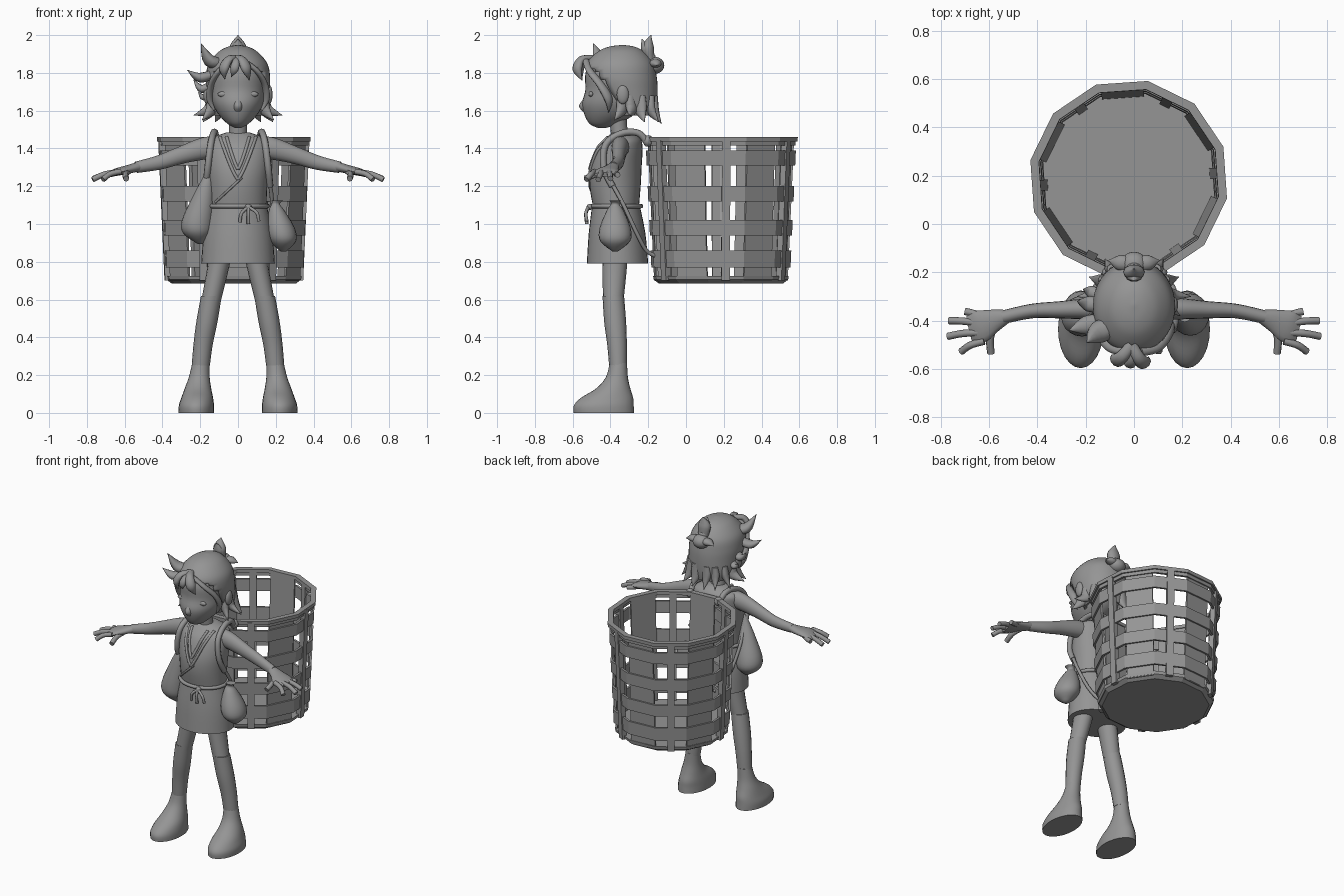
import bpy, bmesh, math
from mathutils import Vector

cube = bpy.data.objects.get("Cube")
if cube:
    bpy.data.objects.remove(cube)

grey = bpy.data.materials.new("plain grey")
grey.use_nodes = True
grey.diffuse_color = (0.3, 0.3, 0.3, 1)
grey.node_tree.nodes["Principled BSDF"].inputs["Base Color"].default_value = (0.3, 0.3, 0.3, 1)


def finish(name, bm, smooth=True):
    bmesh.ops.recalc_face_normals(bm, faces=bm.faces)
    me = bpy.data.meshes.new(name)
    bm.to_mesh(me)
    bm.free()
    me.materials.append(grey)
    for p in me.polygons:
        p.use_smooth = smooth
    if smooth:
        me.set_sharp_from_angle(angle=math.radians(50))
    ob = bpy.data.objects.new(name, me)
    bpy.context.scene.collection.objects.link(ob)
    return ob


def spline(pts, steps):
    """Catmull-Rom through tuples of any size."""
    out = []
    for i in range(len(pts) - 1):
        a, b, c, d = (pts[max(i - 1, 0)], pts[i], pts[i + 1], pts[min(i + 2, len(pts) - 1)])
        for k in range(steps):
            t = k / steps
            out.append([q + .5 * t * (r - p + t * (2 * p - 5 * q + 4 * r - s + t * (3 * q - p - 3 * r + s)))
                        for p, q, r, s in zip(a, b, c, d)])
    return out + [list(pts[-1])]


def sweep(name, pts, sides=16, steps=4, level=False, side=1):
    """Skin rings of (x, y, z, rx, ry); level keeps every ring horizontal."""
    rows = spline([(p[0] * side, *p[1:]) for p in pts], steps)
    bm = bmesh.new()
    rings, q, last = [], None, None
    for i, (x, y, z, rx, ry) in enumerate(rows):
        c = Vector((x, y, z))
        if not level:
            t = (Vector(rows[min(i + 1, len(rows) - 1)][:3]) - Vector(rows[max(i - 1, 0)][:3])).normalized()
            q = last.rotation_difference(t) @ q if q else t.to_track_quat('Z', 'Y')
            last = t
        ring = []
        for k in range(sides):
            a = math.tau * k / sides
            v = Vector((max(rx, .002) * math.cos(a), max(ry, .002) * math.sin(a), 0))
            ring.append(bm.verts.new(c + (v if level else q @ v)))
        rings.append(ring)
    for a, b in zip(rings, rings[1:]):
        for k in range(sides):
            j = (k + 1) % sides
            bm.faces.new((a[k], a[j], b[j], b[k]))
    bm.faces.new(rings[0])
    bm.faces.new(rings[-1])
    return finish(name, bm)


def rope(name, pts, r, side=1):
    return sweep(name, [(*p, r, r) for p in pts], 8, 5, side=side)


def lock(name, pts, r, side=1):
    """Tapered hair lock: fat in the middle, pointed at the end."""
    n = len(pts) - 1
    return sweep(name, [(*p, r * f, r * f * .7) for p, f in
                        zip(pts, [.8 + .4 * i / n if i < n else .03 for i in range(n + 1)])], 10, 5, side=side)


def ball(name, loc, size):
    bm = bmesh.new()
    bmesh.ops.create_uvsphere(bm, u_segments=20, v_segments=12, radius=1)
    for v in bm.verts:
        v.co = Vector(loc) + Vector([a * b for a, b in zip(v.co, size)])
    return finish(name, bm)


def body_rings(rows):
    """Rows of height, half width, front and back depth."""
    return [(0, (f + b) / 2, z, w, (b - f) / 2) for z, w, f, b in rows]


# Torso, neck and skirt
torso = body_rings([(1.08, .15, -.49, -.25), (1.2, .155, -.51, -.24), (1.3, .165, -.505, -.235),
                    (1.4, .17, -.47, -.23), (1.45, .15, -.43, -.24), (1.485, .06, -.39, -.28)])
sweep("tunic", torso, 32, level=True)
sweep("skirt", body_rings([(.79, .195, -.525, -.2), (.95, .182, -.515, -.215), (1.1, .152, -.497, -.245)]), 32, level=True)
sweep("neck", [(0, -.34, 1.42, .055, .05), (0, -.355, 1.5, .048, .045), (0, -.36, 1.6, .05, .048)], level=True)


def chest(x, z, lift=.004):
    for a, b in zip(torso, torso[1:]):
        if a[2] <= z <= b[2]:
            t = (z - a[2]) / (b[2] - a[2])
            cy, w, d = [a[i] + t * (b[i] - a[i]) for i in (1, 3, 4)]
            return (x, cy - d * math.sqrt(max(0, 1 - (x / w) ** 2)) - lift, z)


# Crossed collar
for side, label in ((1, "left"), (-1, "right")):
    for k, (w, low) in enumerate(((.06, 1.29), (.095, 1.235))):
        rope(f"{label}_collar_{k}", [chest(w * (1 - t) ** .8, 1.46 - (1.46 - low) * t) for t in (0, .3, .6, .85, 1)], .009, side)
rope("wrap_edge", [chest(.02 - .14 * t, 1.245 - .13 * t) for t in (0, .5, 1)], .007)

# Belt with bow
loop = [(.157 * math.cos(a), -.37 + .132 * math.sin(a), 1.095) for a in [math.tau * k / 16 for k in range(17)]]
rope("belt", loop, .012)
ball("belt_knot", (.055, -.51, 1.09), (.018, .016, .016))
for k, (dx, dz) in enumerate(((-.045, -.08), (0, -.09), (.055, -.075))):
    rope(f"bow_tail_{k}", [(.055, -.515, 1.09), (.055 + dx * .8, -.53, 1.09 + dz * .4),
                           (.055 + dx, -.525, 1.09 + dz)], .009)

# Pouches on the belt
sweep("round_pouch", [(.21, -.375, 1.125, .03, .03), (.2, -.375, 1.105, .022, .022), (.205, -.375, 1.07, .042, .045),
                      (.225, -.375, .98, .075, .082), (.238, -.375, .91, .07, .08), (.24, -.375, .855, .015, .015)],
      20, level=True)
sweep("long_pouch", [(-.16, -.41, 1.285, .005, .005), (-.165, -.41, 1.23, .03, .025), (-.185, -.4, 1.14, .058, .05),
                     (-.213, -.385, 1.02, .084, .08), (-.215, -.38, .95, .075, .075), (-.2, -.38, .895, .015, .015)],
      20, level=True)

for side, label in ((1, "left"), (-1, "right")):
    # Legs and boots
    sweep(label + "_thigh", [(.09, -.375, .88, .062, .068), (.105, -.378, .77, .058, .065), (.143, -.385, .59, .052, .054)],
          level=True, side=side)
    sweep(label + "_legging", [(.141, -.385, .62, .055, .057), (.165, -.375, .48, .056, .058),
                               (.185, -.365, .36, .051, .052), (.197, -.36, .25, .048, .047)], level=True, side=side)
    sweep(label + "_boot", [(.197, -.358, .265, .045, .046), (.205, -.366, .19, .055, .058), (.212, -.385, .13, .07, .09),
                            (.216, -.418, .08, .084, .138), (.22, -.435, .04, .093, .158), (.22, -.435, 0, .094, .16)],
          24, level=True, side=side)
    # Arms and hands
    sweep(label + "_arm", [(.1, -.345, 1.41, .05, .055), (.18, -.35, 1.4, .045, .058), (.3, -.355, 1.365, .036, .046),
                           (.42, -.36, 1.325, .03, .038), (.54, -.385, 1.3, .028, .03)], side=side)
    sweep(label + "_palm", [(.52, -.38, 1.305, .026, .026), (.58, -.4, 1.29, .048, .023),
                            (.64, -.425, 1.275, .068, .02), (.68, -.435, 1.262, .055, .012)], side=side)
    for k, (y0, x1, y1, z1) in enumerate(((-.375, .7, -.362, 1.26), (-.405, .765, -.4, 1.24),
                                         (-.44, .77, -.465, 1.235), (-.475, .715, -.528, 1.235))):
        rope(f"{label}_finger_{k}", [(.62, y0 - .01, 1.278), ((.64 + x1) / 2, (y0 + y1) / 2, 1.264), (x1, y1, z1)], .015, side)
    rope(label + "_thumb", [(.57, -.4, 1.285), (.595, -.47, 1.265), (.592, -.535, 1.24)], .016, side)
    # Carrying straps
    sweep(label + "_strap", [(*p, .018, .018) for p in
          ((.11, -.2, 1.42), (.12, -.25, 1.48), (.13, -.34, 1.48), (.145, -.425, 1.42), (.16, -.435, 1.3), (.17, -.39, 1.2))],
          8, 5, side=side)
    rope(label + "_rope", [(.17, -.39, 1.21), (.18, -.33, 1.1), (.16, -.26, .95), (.12, -.21, .86), (.1, -.16, .83)], .011, side)
    ball(label + "_rope_knot", (.11 * side, -.2, 1.44), (.028, .028, .03))
    # Face details and side hair
    ball(label + "_ear", (.165 * side, -.335, 1.685), (.018, .032, .05))
    ball(label + "_eye", (.072 * side, -.502, 1.687), (.036, .014, .016))
    lock(label + "_temple_lock", [(.03, -.53, 1.865), (.1, -.51, 1.81), (.142, -.455, 1.74), (.147, -.41, 1.66), (.12, -.41, 1.59)], .022, side)
    for k, (x, y, tx, ty, tz) in enumerate(((.13, -.34, .19, -.38, 1.55), (.14, -.29, .235, -.3, 1.575),
                                           (.125, -.24, .185, -.22, 1.54), (.085, -.19, .12, -.145, 1.54),
                                           (.035, -.17, .045, -.13, 1.53))):
        lock(f"{label}_hair_flick_{k}", [(x, y, 1.68), (x * 1.07, y, 1.61), (tx, ty, tz)], .036, side)

# Face
sweep("face", [(0, -.445, 1.508, .015, .02), (0, -.435, 1.53, .055, .075), (0, -.405, 1.58, .103, .133),
               (0, -.385, 1.64, .135, .165), (0, -.37, 1.71, .146, .163), (0, -.36, 1.8, .15, .172),
               (0, -.36, 1.89, .11, .13)], 32, level=True)
sweep("nose", [(0, -.51, 1.575, .018, .012), (0, -.53, 1.62, .025, .036), (0, -.52, 1.66, .02, .025),
               (0, -.51, 1.7, .012, .015)], level=True)

# Hair cap with an opening for the face
hair = sweep("hair_cap", [(0, -.28, 1.575, .135, .12), (0, -.29, 1.63, .155, .138), (0, -.325, 1.71, .167, .175),
                          (0, -.345, 1.78, .17, .19), (0, -.35, 1.85, .155, .178), (0, -.345, 1.91, .105, .125),
                          (0, -.34, 1.938, .055, .07), (0, -.335, 1.948, .005, .005)], 40, 5, level=True)
bm = bmesh.new()
bm.from_mesh(hair.data)
gone = []
for f in bm.faces:
    c = f.calc_center_median()
    if c.z < 1.58 and len(f.verts) > 4 or c.y < -.37 - max(0, c.z - 1.65) * .6 and c.z < 1.85 - abs(c.x) * .3:
        gone.append(f)
bmesh.ops.delete(bm, geom=gone, context='FACES')
bm.to_mesh(hair.data)
bm.free()
shell = hair.modifiers.new("thickness", 'SOLIDIFY')
shell.thickness = .015

# Fringe, side tufts and top knot
lock("fringe_right", [(-.01, -.5, 1.88), (-.05, -.55, 1.87), (-.075, -.565, 1.82), (-.07, -.55, 1.765)], .028)
lock("fringe_left", [(-.01, -.5, 1.88), (.02, -.555, 1.87), (.045, -.575, 1.82), (.06, -.55, 1.76)], .028)
lock("fringe_middle", [(0, -.5, 1.88), (-.01, -.565, 1.86), (-.02, -.58, 1.82), (-.035, -.56, 1.78)], .022)
for k, (base, mid, tip, r) in enumerate((((-.08, -.42, 1.85), (-.15, -.45, 1.865), (-.195, -.49, 1.955), .046),
                                         ((-.12, -.4, 1.8), (-.2, -.42, 1.775), (-.268, -.44, 1.815), .038),
                                         ((-.12, -.34, 1.75), (-.19, -.33, 1.715), (-.235, -.32, 1.765), .032),
                                         ((-.13, -.3, 1.7), (-.18, -.28, 1.67), (-.21, -.27, 1.7), .025))):
    lock(f"side_tuft_{k}", [base, mid, tip], r)
ball("top_knot", (0, -.165, 1.84), (.055, .05, .045))
ball("top_knot_tie", (0, -.195, 1.88), (.035, .035, .03))
lock("top_knot_tail", [(0, -.19, 1.87), (0, -.2, 1.94), (0, -.185, 2.0)], .044)
lock("top_knot_front_tail", [(0, -.2, 1.88), (0, -.215, 1.93), (0, -.235, 1.98)], .035)
for side, label in ((1, "left"), (-1, "right")):
    lock(label + "_top_knot_loop", [(0, -.165, 1.85), (.06, -.16, 1.85), (.105, -.15, 1.84)], .032, side)

# Woven basket, twelve sided
CX, CY, N, TURN = -.022, .185, 12, math.radians(4)


def radius(z):
    return .365 + .035 * (z - .7) / .75


def basket_ring(name, profile, closed=True):
    bm = bmesh.new()
    cols = [[bm.verts.new((CX + r * math.cos(a), CY + r * math.sin(a), z)) for r, z in profile]
            for a in [TURN + math.tau * (k + .5) / N for k in range(N)]]
    m = len(profile)
    for a, b in zip(cols, cols[1:] + cols[:1]):
        for i in range(m if closed else m - 1):
            j = (i + 1) % m
            bm.faces.new((a[i], b[i], b[j], a[j]))
    if not closed:
        bm.faces.new([c[0] for c in cols])
        bm.faces.new([c[-1] for c in cols])
    finish(name, bm, False)


def hoop(name, z0, z1, out, inner):
    basket_ring(name, [(radius(z0) + out, z0), (radius(z1) + out, z1), (radius(z1) - inner, z1), (radius(z0) - inner, z0)])


def uprights(name, first, width, out, inner):
    bm = bmesh.new()
    for k in range(first, N, 2):
        a = TURN + math.tau * k / N
        n, t = Vector((math.cos(a), math.sin(a), 0)), Vector((-math.sin(a), math.cos(a), 0))
        box = bmesh.ops.create_cube(bm, size=1)["verts"]
        for v in box:
            z = .7 if v.co.z < 0 else 1.45
            d = radius(z) * math.cos(math.pi / N) + (out if v.co.x > 0 else -inner)
            v.co = Vector((CX, CY, z)) + n * d + t * v.co.y * width
    finish(name, bm, False)


for k, (z0, z1) in enumerate(((.77, .86), (.94, 1.02), (1.12, 1.2), (1.31, 1.39))):
    hoop(f"basket_band_{k}", z0, z1, .007, .008)
hoop("basket_rim", 1.437, 1.46, .014, .022)
hoop("basket_rim_lower", 1.415, 1.437, .004, .012)
basket_ring("basket_floor", [(.335, .685), (.362, .705), (.366, .725), (.33, .725)], False)
uprights("basket_posts", 0, .045, .014, .018)
uprights("basket_slats", 1, .175, -.004, .016)
